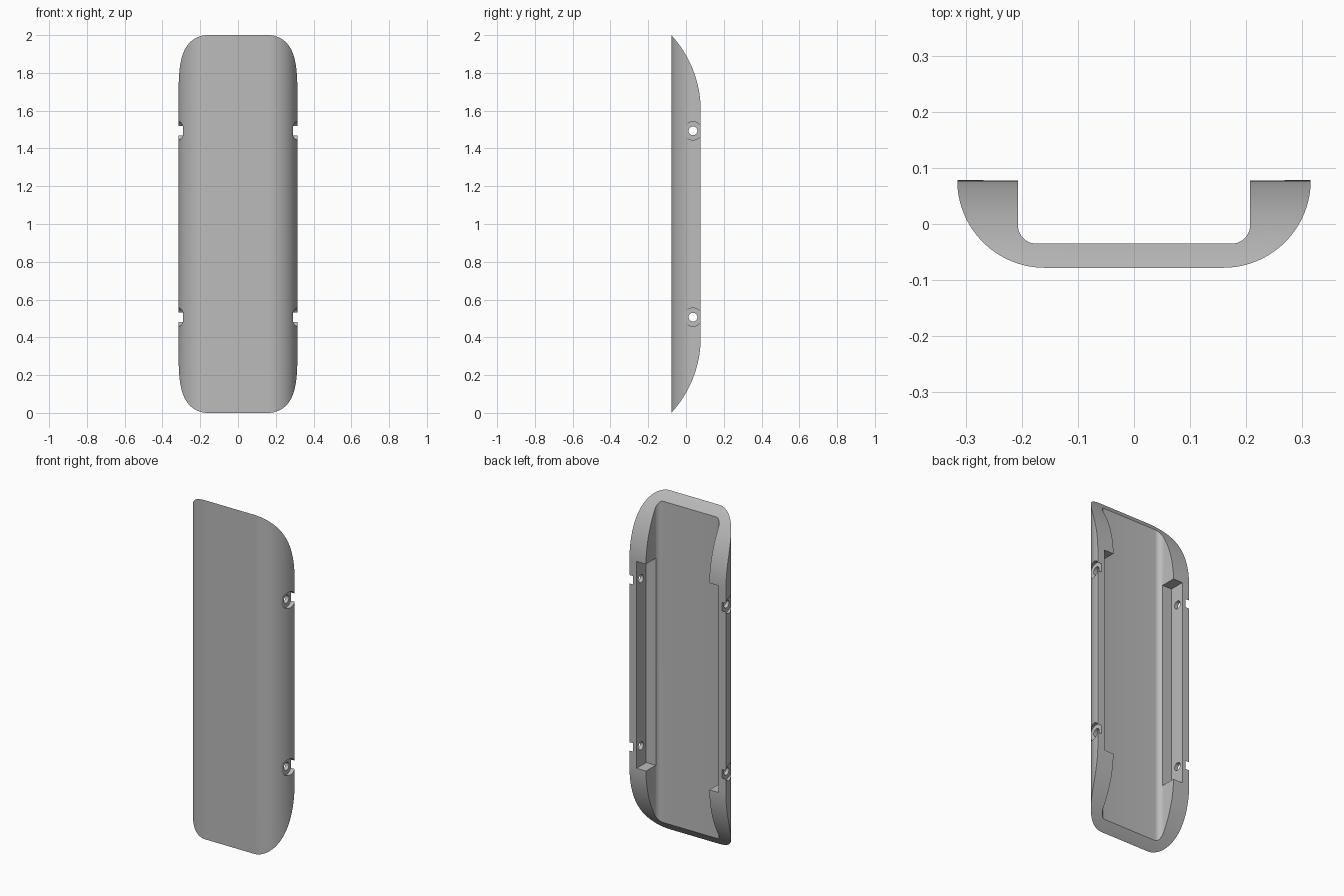
import bpy, bmesh
from math import sin, cos, pi, radians, asin
from mathutils import Vector

cube = bpy.data.objects.get("Cube")
if cube:
    bpy.data.objects.remove(cube)

BACK, FRONT, HEIGHT = 0.078, -0.078, 2.0
HALF_WIDTH, INNER, FLOOR = 0.315, 0.207, -0.035

grey = bpy.data.materials.new("plain grey")
grey.use_nodes = True
grey.diffuse_color = (0.5, 0.5, 0.5, 1)
grey.node_tree.nodes["Principled BSDF"].inputs["Base Color"].default_value = (0.5, 0.5, 0.5, 1)


def arc(cx, cy, r, start, end, steps):
    angles = [start + (end - start) * i / steps for i in range(steps + 1)]
    return [(cx + r * cos(a), cy + r * sin(a)) for a in angles]


def prism(bm, points, offset):
    """Extrude a closed loop of 3D points along an offset."""
    face = bm.faces.new([bm.verts.new(p) for p in points])
    moved = bmesh.ops.extrude_face_region(bm, geom=[face])["geom"]
    bmesh.ops.translate(bm, vec=Vector(offset),
                        verts=[v for v in moved if isinstance(v, bmesh.types.BMVert)])


def lathe_x(bm, profile, side, y, z, n=40):
    """Closed solid of revolution about an axis along x."""
    rings = [[bm.verts.new((side * x, y + r * cos(2 * pi * i / n), z + r * sin(2 * pi * i / n)))
              for i in range(n)] for x, r in profile]
    for a, b in zip(rings, rings[1:]):
        for i in range(n):
            j = (i + 1) % n
            bm.faces.new((a[i], a[j], b[j], b[i]))
    bm.faces.new(rings[0])
    bm.faces.new(rings[-1])


def finish(bm, name):
    bmesh.ops.recalc_face_normals(bm, faces=bm.faces[:])
    mesh = bpy.data.meshes.new(name)
    bm.to_mesh(mesh)
    bm.free()
    mesh.materials.append(grey)
    obj = bpy.data.objects.new(name, mesh)
    bpy.context.collection.objects.link(obj)
    return obj


def cut(target, cutter, operation):
    cutter.hide_render = True
    mod = target.modifiers.new(cutter.name, "BOOLEAN")
    mod.object, mod.operation, mod.solver = cutter, operation, "EXACT"
    bpy.context.view_layer.objects.active = target
    bpy.ops.object.modifier_apply(modifier=mod.name)
    bpy.data.objects.remove(cutter)


# Channel cross-section: round outer corners, small inner fillets
radius = BACK - FRONT
fillet = 0.033
half = [(HALF_WIDTH, BACK + 0.05)]
half += arc(HALF_WIDTH - radius, BACK, radius, 0, -pi / 2, 32)
inside = arc(INNER - fillet, FLOOR + fillet, fillet, -pi / 2, 0, 10) + [(INNER, BACK + 0.05)]
mirror = lambda pts: [(-x, y) for x, y in reversed(pts)]
section = half + mirror(half) + mirror(inside) + inside
bm = bmesh.new()
prism(bm, [(x, y, -0.1) for x, y in section], (0, 0, HEIGHT + 0.2))
body = finish(bm, "channel_cover")

# Side outline: both ends sweep back in an arc, rear is flat
sweep = 0.4
R = (radius ** 2 + sweep ** 2) / (2 * radius)
top = arc(BACK - R, HEIGHT - sweep, R, 0, asin(sweep / R) + 0.03, 40)
outline = top + [(FRONT - 0.05, top[-1][1])]
outline += [(y, HEIGHT - z) for y, z in reversed(outline)]
bm = bmesh.new()
prism(bm, [(-0.5, y, z) for y, z in outline], (1, 0, 0))
cut(body, finish(bm, "end_sweep"), "INTERSECT")

# Long rebates along the inside rear edges
bm = bmesh.new()
for side in (-1, 1):
    prism(bm, [(side * x, y, 0.39) for x, y in
               ((0.19, -0.012), (0.268, -0.012), (0.268, 0.15), (0.19, 0.15))], (0, 0, 1.22))
cut(body, finish(bm, "rebates"), "DIFFERENCE")

# Counterbored screw holes through both side walls
bm = bmesh.new()
for side in (-1, 1):
    for z in (0.507, 1.493):
        lathe_x(bm, [(0.23, 0.023), (0.29, 0.023), (0.29, 0.048), (0.4, 0.048)], side, 0.037, z)
cut(body, finish(bm, "screw_holes"), "DIFFERENCE")

# Smooth curves with crisp edges
body.select_set(True)
bpy.context.view_layer.objects.active = body
bpy.ops.object.shade_smooth_by_angle(angle=radians(25))
